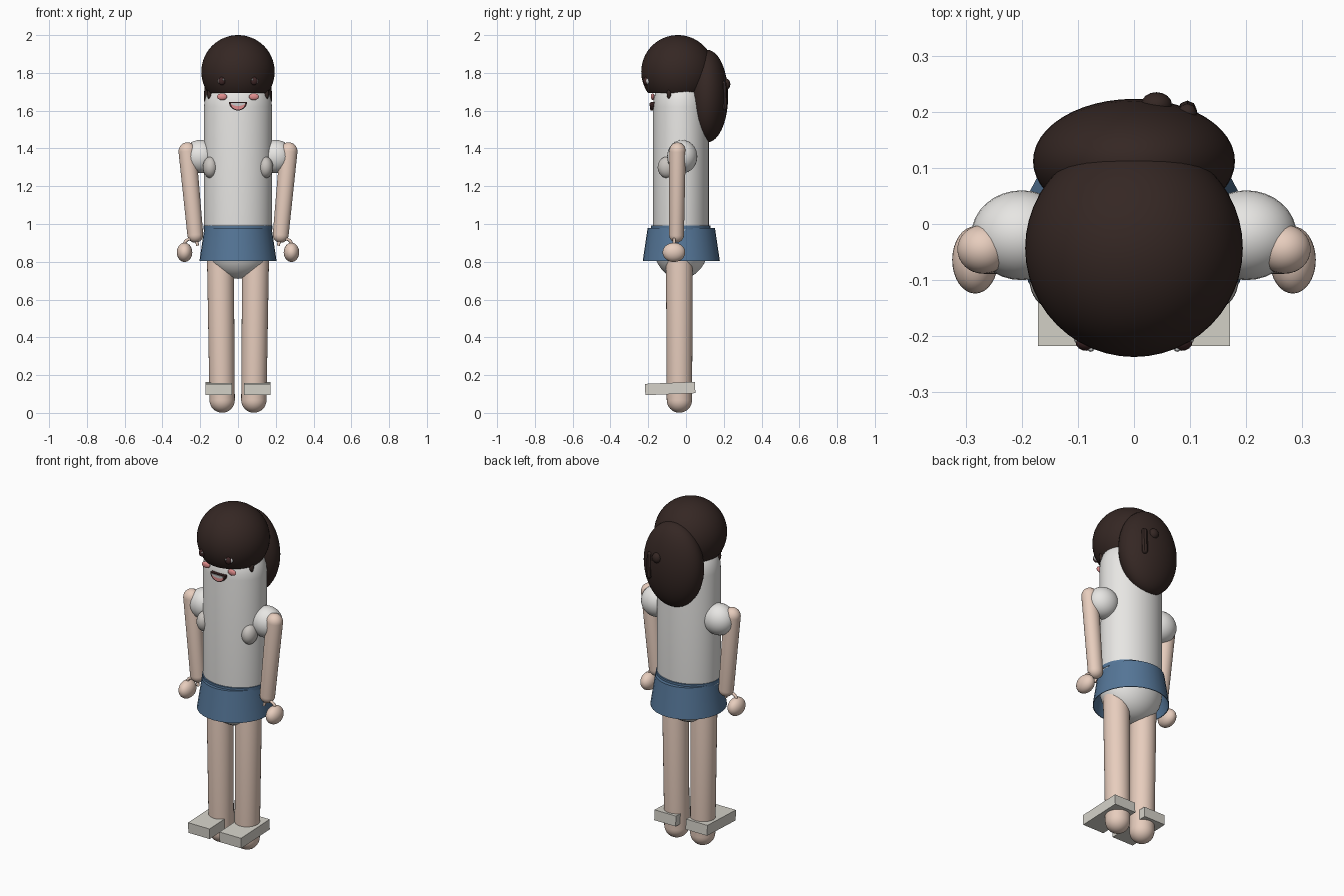
import bpy, bmesh, math
from mathutils import Vector, Matrix

if "Cube" in bpy.data.objects:
    bpy.data.objects.remove(bpy.data.objects["Cube"])

def mat(name, c):
    m = bpy.data.materials.new(name)
    m.diffuse_color = (*c, 1)
    m.use_nodes = True
    m.node_tree.nodes["Principled BSDF"].inputs["Base Color"].default_value = m.diffuse_color
    return m

HAIR = mat("hair_brown", (0.035, 0.02, 0.017))
SKIN = mat("skin", (0.80, 0.61, 0.51))
WHITE = mat("cloth_white", (0.8, 0.79, 0.77))
BLUE = mat("denim_blue", (0.09, 0.18, 0.31))
SHOE = mat("shoe_cream", (0.67, 0.65, 0.59))
GREY = mat("soft_grey", (0.58, 0.55, 0.52))
PINK = mat("cheek_pink", (0.75, 0.27, 0.27))
DARK = mat("dark", (0.05, 0.02, 0.02))
TEETH = mat("teeth_white", (0.9, 0.9, 0.9))

def finish(bm, name, m, mtx=Matrix(), smooth=True):
    bmesh.ops.transform(bm, matrix=mtx, verts=bm.verts)
    bmesh.ops.recalc_face_normals(bm, faces=bm.faces)
    me = bpy.data.meshes.new(name)
    bm.to_mesh(me)
    bm.free()
    o = bpy.data.objects.new(name, me)
    bpy.context.collection.objects.link(o)
    me.materials.append(m)
    if smooth:
        bpy.ops.object.select_all(action='DESELECT')
        o.select_set(True)
        bpy.context.view_layer.objects.active = o
        bpy.ops.object.shade_smooth_by_angle(angle=math.radians(40))
    return o

def lathe(name, profile, m, mtx=Matrix(), n=32):
    """Spin (radius, z) points about z; zero radius makes a pole."""
    bm = bmesh.new()
    rings = []
    for r, z in profile:
        if r < 1e-5:
            rings.append([bm.verts.new((0, 0, z))] * n)
        else:
            rings.append([bm.verts.new((r * math.cos(2 * math.pi * i / n),
                                        r * math.sin(2 * math.pi * i / n), z)) for i in range(n)])
    for a, b in zip(rings, rings[1:]):
        for i in range(n):
            j = (i + 1) % n
            bm.faces.new(list(dict.fromkeys((a[i], a[j], b[j], b[i]))))
    return finish(bm, name, m, mtx)

def capsule(name, p0, p1, r0, r1, m, sy=1, n=32):
    p0, p1 = Vector(p0), Vector(p1)
    d = p1 - p0
    h = [math.pi / 2 * i / 8 for i in range(9)]
    prof = [(r0 * math.sin(a), -r0 * math.cos(a)) for a in h]
    prof += [(r1 * math.cos(a), d.length + r1 * math.sin(a)) for a in h]
    rot = Vector((0, 0, 1)).rotation_difference(d).to_matrix().to_4x4()
    return lathe(name, prof, m, Matrix.Translation(p0) @ rot @ Matrix.Diagonal((1, sy, 1, 1)), n)

def ball(name, c, r, m, n=32):
    bm = bmesh.new()
    bmesh.ops.create_uvsphere(bm, u_segments=n, v_segments=n // 2, radius=1)
    return finish(bm, name, m, Matrix.Translation(c) @ Matrix.Diagonal((*r, 1)))

def half_disc(name, w, h, z, y, depth, m):
    pts = [(-w, z)] + [(-w * math.cos(math.pi * i / 12), z - h * math.sin(math.pi * i / 12))
                       for i in range(1, 12)] + [(w, z)]
    bm = bmesh.new()
    f = bm.faces.new([bm.verts.new((x, y, zz)) for x, zz in pts])
    ex = bmesh.ops.extrude_face_region(bm, geom=[f])
    bmesh.ops.translate(bm, vec=(0, depth, 0), verts=[v for v in ex["geom"] if isinstance(v, bmesh.types.BMVert)])
    return finish(bm, name, m, smooth=False)

# Torso
capsule("torso", (0, -0.027, 0.89), (0, -0.027, 1.62), 0.18, 0.18, WHITE, 0.82, 48)

# Hair cap: sphere cut flat at the fringe
R, zc, cut = 0.194, 1.806, 1.693
a0 = math.asin((cut - zc) / R)
prof = [(0, cut - zc)]
for i in range(25):
    a = a0 + (math.pi / 2 - a0) * i / 24
    prof.append((R * math.cos(a), R * math.sin(a)))
lathe("hair_cap", prof, HAIR, Matrix.Translation((0, -0.043, zc)), 48)

# Back hair, knot and clip strand
ball("back_hair", (0, 0.112, 1.677), (0.18, 0.111, 0.245), HAIR, 48)
ball("hair_knot", (0.04, 0.212, 1.74), (0.028, 0.023, 0.03), HAIR, 16)
capsule("hair_strand", (0.095, 0.203, 1.62), (0.095, 0.198, 1.74), 0.017, 0.017, HAIR, 1, 8)

# Skirt and waistband
lathe("skirt", [(0.2, 0.805), (0.204, 0.805), (0.178, 0.98), (0.14, 0.98), (0.14, 0.972), (0.172, 0.972),
                (0.2, 0.805)], BLUE, Matrix.Translation((0, -0.025, 0)), 32)
lathe("waistband", [(0.175, 0.97), (0.185, 0.97), (0.185, 0.992), (0.175, 0.992)], BLUE,
      Matrix.Translation((0, -0.027, 0)) @ Matrix.Diagonal((0.99, 0.85, 1, 1)), 32)

# Mouth
half_disc("mouth", 0.048, 0.045, 1.646, -0.188, 0.02, DARK)
half_disc("tongue", 0.038, 0.034, 1.640, -0.190, 0.01, PINK)
half_disc("teeth", 0.038, 0.016, 1.641, -0.192, 0.01, TEETH)

for s, side in ((-1, "left"), (1, "right")):
    # Face details
    ball(side + "_eye", (s * 0.082, -0.203, 1.757), (0.026, 0.016, 0.02), TEETH, 16)
    ball(side + "_iris", (s * 0.085, -0.211, 1.757), (0.019, 0.015, 0.022), DARK, 16)
    ball(side + "_eye_glint", (s * 0.077, -0.222, 1.764), (0.006, 0.006, 0.006), TEETH, 8)
    ball(side + "_cheek", (s * 0.084, -0.176, 1.674), (0.027, 0.01, 0.018), PINK, 16)
    ball(side + "_side_lock", (s * 0.15, -0.09, 1.69), (0.014, 0.012, 0.03), HAIR, 12)
    # Sleeves and chest shapes
    ball(side + "_sleeve", (s * 0.2, -0.02, 1.357), (0.09, 0.08, 0.088), WHITE)
    ball(side + "_chest", (s * 0.146, -0.1, 1.3), (0.04, 0.05, 0.057), GREY)
    # Arms, hands and thumb loops
    capsule(side + "_arm", (s * 0.226, -0.05, 0.943), (s * 0.268, -0.045, 1.385), 0.042, 0.047, SKIN, 0.93)
    ball(side + "_hand", (s * 0.283, -0.064, 0.85), (0.041, 0.06, 0.051), SKIN)
    cu = bpy.data.curves.new(side + "_thumb", 'CURVE')
    cu.dimensions = '3D'
    cu.bevel_depth = 0.008
    cu.bevel_resolution = 2
    cu.use_fill_caps = True
    sp = cu.splines.new('POLY')
    sp.points.add(12)
    for i, p in enumerate(sp.points):
        a = math.pi * i / 12
        p.co = (s * (0.25 + 0.036 * math.cos(a)), -0.063, 0.885 + 0.036 * math.sin(a), 1)
    cu.materials.append(SKIN)
    bpy.context.collection.objects.link(bpy.data.objects.new(side + "_thumb", cu))
    # Legs and shoes
    capsule(side + "_leg", (s * 0.084, -0.035, 0.068), (s * 0.093, -0.035, 0.82), 0.067, 0.071, SKIN)
    bm = bmesh.new()
    bmesh.ops.create_cube(bm, size=1)
    finish(bm, side + "_shoe", SHOE, Matrix.Translation((s * 0.102, -0.084, 0.129)) @
           Matrix.Rotation(0.04, 4, 'X') @ Matrix.Diagonal((0.139, 0.265, 0.06, 1)), False)
